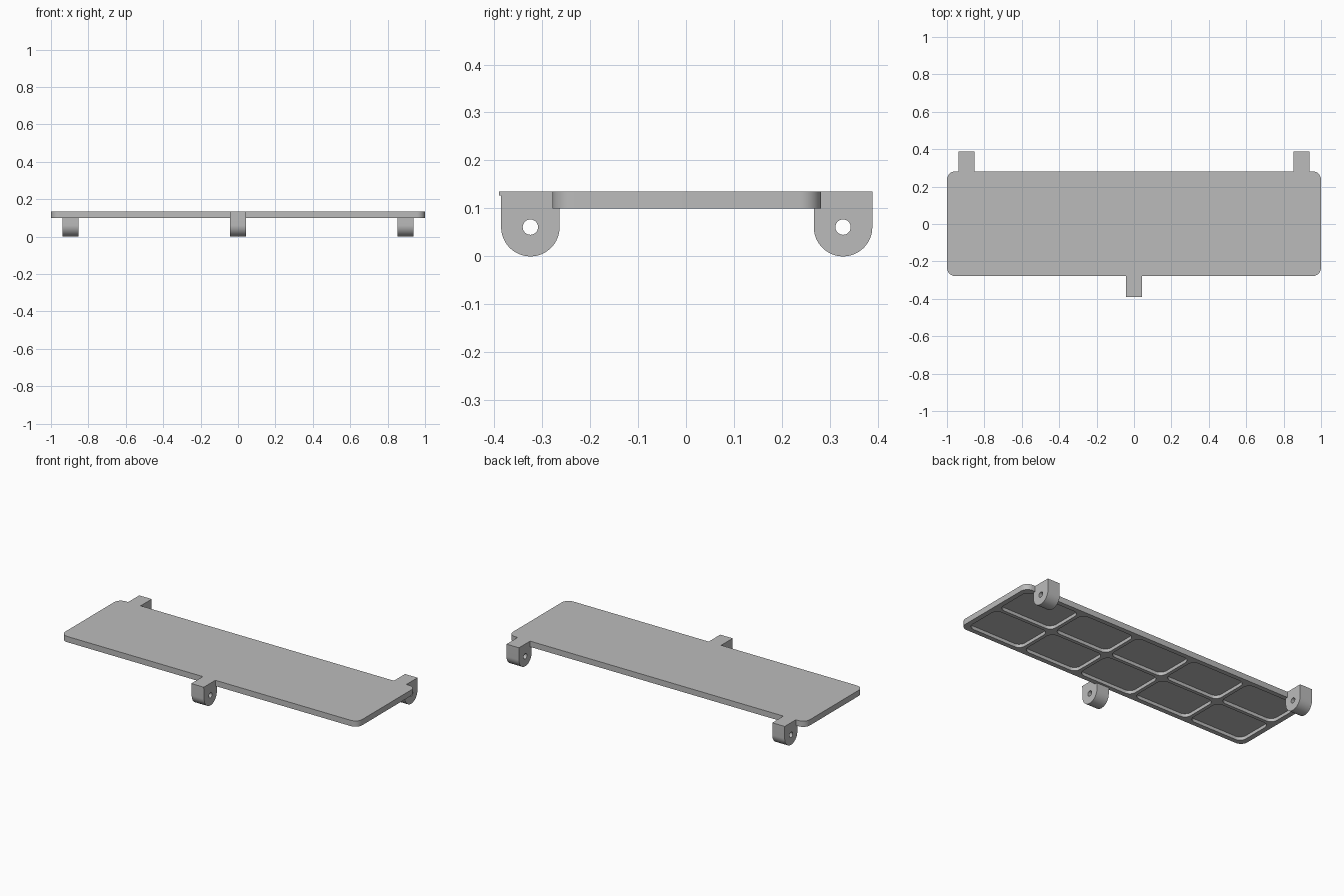
import bpy, bmesh
from math import sin, cos, pi, radians

cube = bpy.data.objects.get("Cube")
if cube:
    bpy.data.objects.remove(cube, do_unlink=True)

grey = bpy.data.materials.new("light grey")
grey.use_nodes = True
grey.diffuse_color = (0.5, 0.5, 0.5, 1)
grey.node_tree.nodes["Principled BSDF"].inputs["Base Color"].default_value = grey.diffuse_color

SHIFT = 0.0015            # small offset that balances the front lip
HALF_Y = 0.28
BOTTOM, TOP = 0.1, 0.135


def arc(cx, cy, r, start, end, steps):
    return [(cx + r * cos(start + (end - start) * i / steps),
             cy + r * sin(start + (end - start) * i / steps)) for i in range(steps + 1)]


def rounded_rect(cx, cy, hx, hy, r):
    points = []
    for k, (sx, sy) in enumerate([(1, 1), (-1, 1), (-1, -1), (1, -1)]):
        points += arc(cx + sx * (hx - r), cy + sy * (hy - r), r, k * pi / 2, (k + 1) * pi / 2, 8)
    return points


def prism(name, points, place, offset):
    """Extrude a closed outline; place() maps an outline point into space."""
    bm = bmesh.new()
    face = bm.faces.new([bm.verts.new(place(*p)) for p in points])
    moved = bmesh.ops.extrude_face_region(bm, geom=[face])["geom"]
    bmesh.ops.translate(bm, vec=offset, verts=[v for v in moved if isinstance(v, bmesh.types.BMVert)])
    bmesh.ops.recalc_face_normals(bm, faces=bm.faces)
    mesh = bpy.data.meshes.new(name)
    bm.to_mesh(mesh)
    bm.free()
    mesh.materials.append(grey)
    obj = bpy.data.objects.new(name, mesh)
    bpy.context.collection.objects.link(obj)
    return obj


def select_only(obj):
    bpy.ops.object.select_all(action='DESELECT')
    obj.select_set(True)
    bpy.context.view_layer.objects.active = obj


def cut(obj, cutters):
    for cutter in cutters:
        mod = obj.modifiers.new("cut", 'BOOLEAN')
        mod.operation, mod.solver, mod.object = 'DIFFERENCE', 'EXACT', cutter
        select_only(obj)
        bpy.ops.object.modifier_apply(modifier=mod.name)
        bpy.data.objects.remove(cutter, do_unlink=True)
    select_only(obj)
    bpy.ops.object.shade_smooth_by_angle(angle=radians(30))


# Plate with a grid of rounded pockets underneath
plate = prism("plate", rounded_rect(0, SHIFT, 1, HALF_Y, 0.045),
              lambda x, y: (x, y, BOTTOM), (0, 0, TOP - BOTTOM))
PITCH_X, PITCH_Y, RIB = 0.392, 0.262, 0.022
pockets = []
for col in range(-2, 3):
    for row in (-0.5, 0.5):
        outline = rounded_rect(col * PITCH_X, row * PITCH_Y + SHIFT,
                               (PITCH_X - RIB) / 2, (PITCH_Y - RIB) / 2, 0.04)
        pockets.append(prism("pocket_cutter", outline,
                             lambda x, y: (x, y, BOTTOM - 0.02), (0, 0, 0.04)))
cut(plate, pockets)


# Hinge lugs: rounded below, square on top, with a pin hole
def lug(name, x, side, lip=0.0):
    r, cy, half = 0.061, 0.326, 0.042
    profile = arc(cy, r, r, -pi, 0, 32)
    profile += [(cy + r, TOP - 0.008), (cy + r + lip, TOP - 0.008)] if lip else []
    profile += [(cy + r + lip, TOP), (HALF_Y, TOP), (HALF_Y, BOTTOM), (cy - r, BOTTOM)]
    body = prism(name, profile, lambda y, z: (x - half, side * y + SHIFT, z), (2 * half, 0, 0))
    hole = prism("hole_cutter", arc(cy, r, 0.016, 0, 2 * pi, 32)[:-1],
                 lambda y, z: (x - 0.1, side * y + SHIFT, z), (0.2, 0, 0))
    cut(body, [hole])


lug("front_lug", 0, -1, lip=0.004)
lug("back_left_lug", 0.895, 1)
lug("back_right_lug", -0.895, 1)
